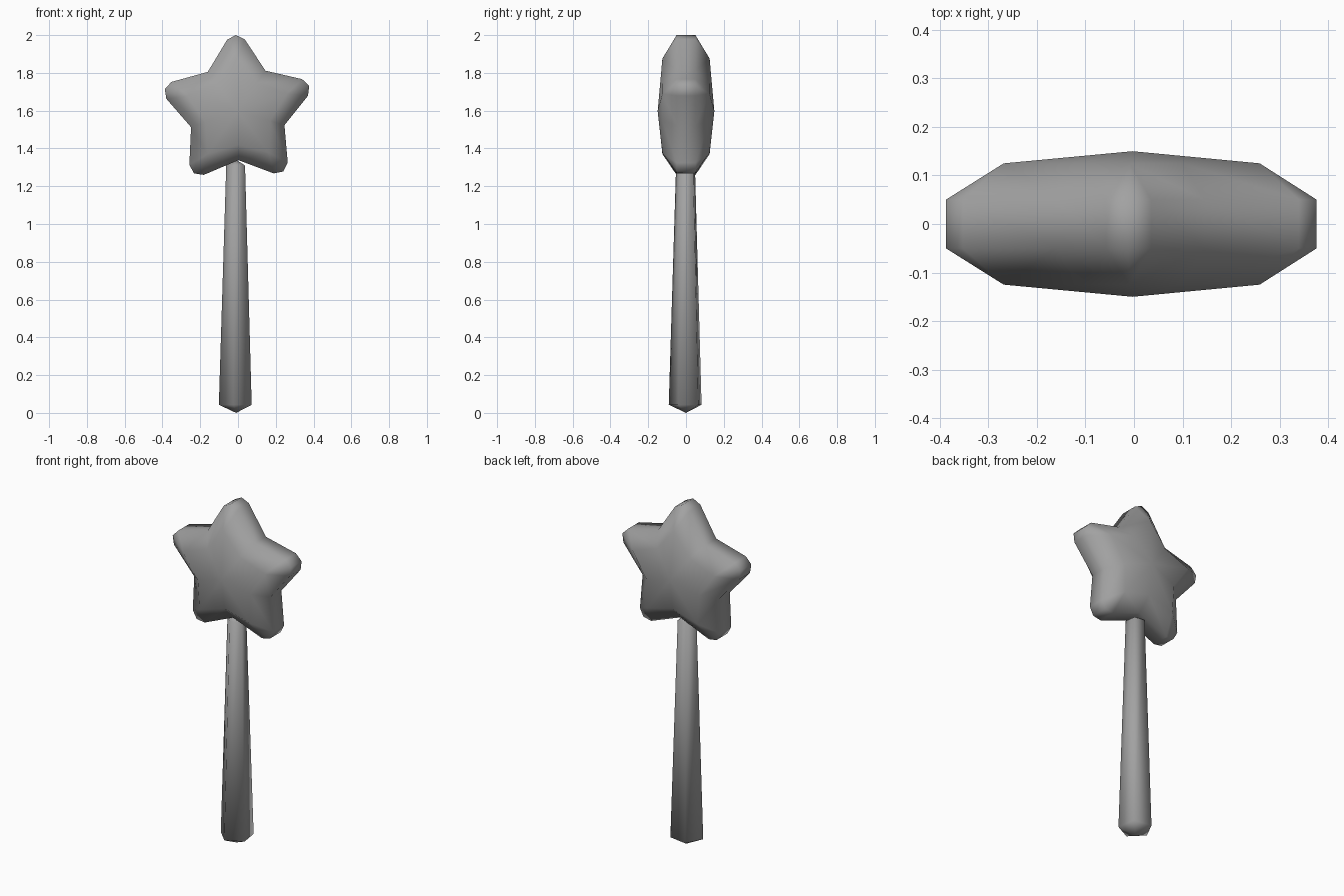
import bpy
import bmesh
from math import sin, cos, radians

cube = bpy.data.objects.get("Cube")
if cube:
    bpy.data.objects.remove(cube, do_unlink=True)

# One plain grey for the whole wand
grey = bpy.data.materials.new("plain_grey")
grey.use_nodes = True
colour = (0.36, 0.36, 0.36, 1)
grey.diffuse_color = colour
grey.node_tree.nodes["Principled BSDF"].inputs["Base Color"].default_value = colour


def finish(bm, name, location):
    """Turn a bmesh into a smooth-shaded object."""
    bmesh.ops.recalc_face_normals(bm, faces=bm.faces)
    mesh = bpy.data.meshes.new(name)
    bm.to_mesh(mesh)
    bm.free()
    mesh.materials.append(grey)
    for poly in mesh.polygons:
        poly.use_smooth = True
    obj = bpy.data.objects.new(name, mesh)
    obj.location = location
    bpy.context.collection.objects.link(obj)
    return obj


def build_star():
    """Puffy five-pointed star: rim wall, raised inner star and centre peak."""
    tip, shoulder, notch = 0.402, 0.382, 0.26
    inner_scale, turn = 0.69, 1.2
    rim_y, inner_y, peak_y = 0.05, 0.125, 0.15
    bm = bmesh.new()

    def point(radius, angle, y):
        a = radians(angle)
        return bm.verts.new((radius * cos(a), y, radius * sin(a)))

    rims = []
    for side in (-1, 1):
        rim, inner = [], []
        for k in range(5):
            a = 90 + turn + 72 * k
            for radius, offset in ((shoulder, -7), (tip, 0), (shoulder, 7), (notch, 36)):
                rim.append(point(radius, a + offset, side * rim_y))
            inner.append(point(tip * inner_scale, a, side * inner_y))
            inner.append(point(notch * inner_scale, a + 36, side * inner_y))
        peak = bm.verts.new((0, side * peak_y, 0))
        for k in range(5):
            before, top, after = inner[2 * k - 1], inner[2 * k], inner[2 * k + 1]
            valley, s1, t, s2, valley2 = [rim[(4 * k + i) % 20] for i in range(-1, 4)]
            for face in ((valley, s1, top, before), (s1, t, top), (t, s2, top),
                         (s2, valley2, after, top), (before, top, peak), (top, after, peak)):
                bm.faces.new(face)
        rims.append(rim)

    # Wall joining the front and back rims
    front, back = rims
    for i in range(20):
        bm.faces.new((front[i - 1], front[i], back[i], back[i - 1]))
    return finish(bm, "star", (-0.003, 0, 1.598))


def build_handle():
    """Tapered five-sided handle with a shallow point at each end."""
    bm = bmesh.new()
    rings = []
    for radius, z in ((0.0925, 0.043), (0.053, 1.31)):
        rings.append([bm.verts.new((radius * cos(radians(45 + 72 * k)),
                                    radius * sin(radians(45 + 72 * k)), z))
                      for k in range(5)])
    low, high = rings
    foot, cap = bm.verts.new((0, 0, 0)), bm.verts.new((0, 0, 1.34))
    for k in range(5):
        bm.faces.new((low[k - 1], low[k], high[k], high[k - 1]))
        bm.faces.new((low[k], low[k - 1], foot))
        bm.faces.new((high[k - 1], high[k], cap))
    return finish(bm, "handle", (-0.01, 0, 0))


build_star()
build_handle()
